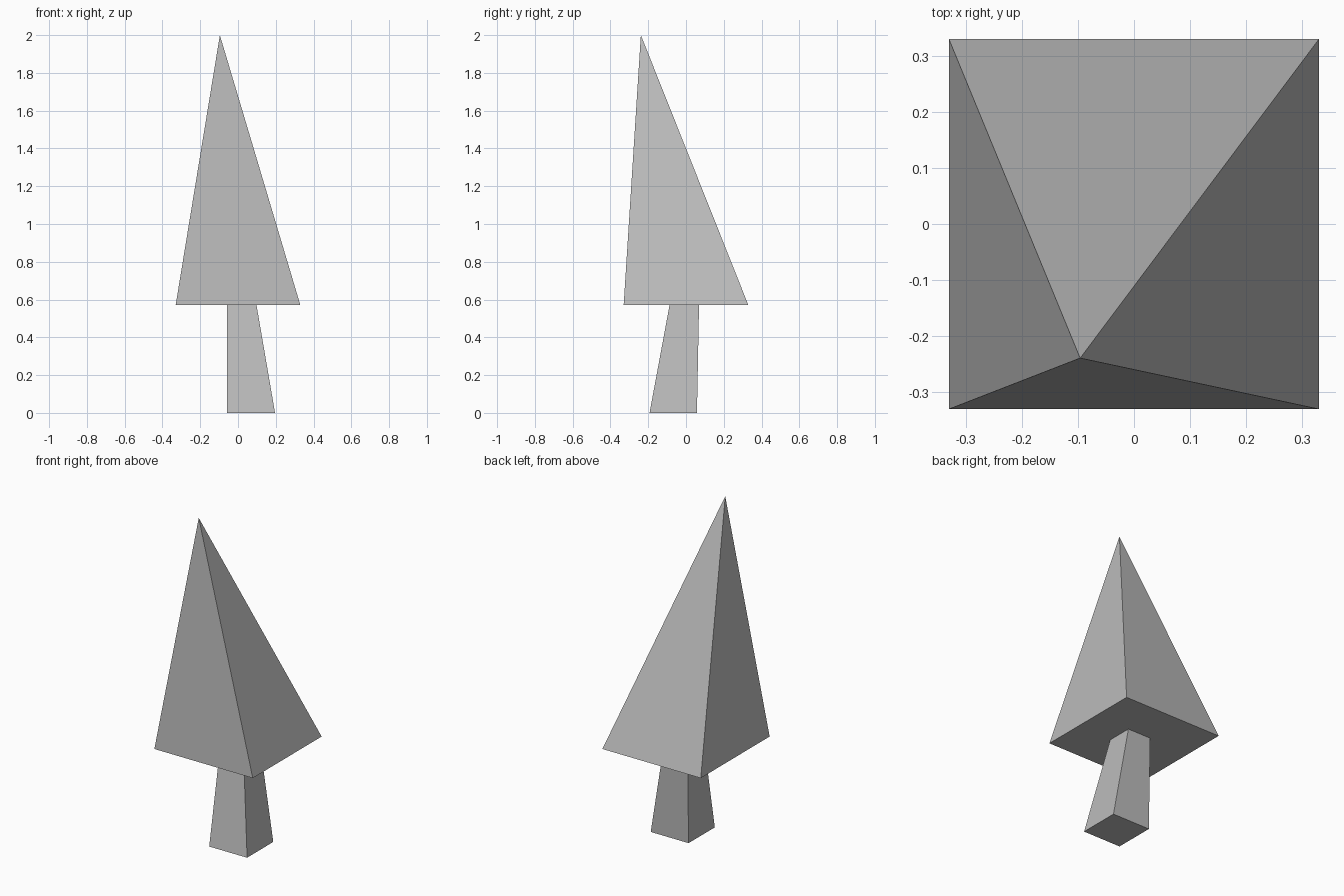
import bpy
import bmesh

default = bpy.data.objects.get("Cube")
if default:
    bpy.data.objects.remove(default, do_unlink=True)

# Single flat colour
grey = bpy.data.materials.new("plain grey")
grey.use_nodes = True
colour = (0.5, 0.5, 0.5, 1.0)
grey.diffuse_color = colour
grey.node_tree.nodes["Principled BSDF"].inputs["Base Color"].default_value = colour


def rectangle(bm, x0, x1, y0, y1, z):
    """Four corner vertices of a level rectangle."""
    return [bm.verts.new((x, y, z))
            for x, y in ((x0, y0), (x1, y0), (x1, y1), (x0, y1))]


def finish(bm, name):
    """Turn the mesh into a flat-shaded object with outward normals."""
    bmesh.ops.recalc_face_normals(bm, faces=bm.faces[:])
    mesh = bpy.data.meshes.new(name)
    bm.to_mesh(mesh)
    bm.free()
    mesh.materials.append(grey)
    obj = bpy.data.objects.new(name, mesh)
    bpy.context.collection.objects.link(obj)
    return obj


CROWN_BASE = 0.571
HALF_WIDTH = 0.33

# Trunk: leaning, tapered square post
bm = bmesh.new()
bottom = rectangle(bm, -0.058, 0.196, -0.193, 0.058, 0)
top = rectangle(bm, -0.058, 0.098, -0.087, 0.069, CROWN_BASE)
bm.faces.new(bottom)
bm.faces.new(top)
for i in range(4):
    j = (i + 1) % 4
    bm.faces.new((bottom[i], bottom[j], top[j], top[i]))
finish(bm, "trunk")

# Crown: square pyramid with an off-centre tip
bm = bmesh.new()
base = rectangle(bm, -HALF_WIDTH, HALF_WIDTH, -HALF_WIDTH, HALF_WIDTH, CROWN_BASE)
tip = bm.verts.new((-0.096, -0.239, 2))
bm.faces.new(base)
for i in range(4):
    bm.faces.new((base[i], base[(i + 1) % 4], tip))
finish(bm, "crown")
